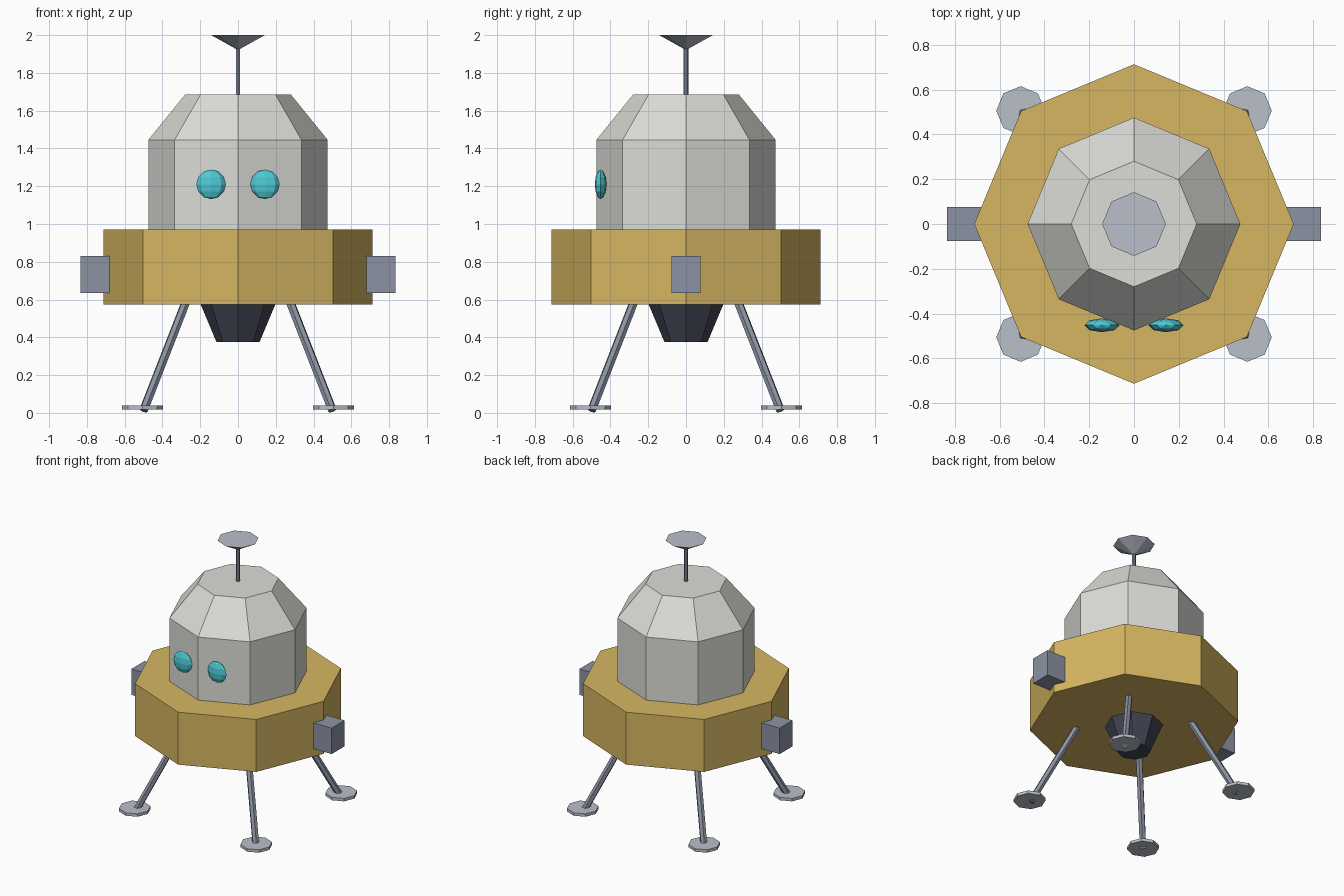
import bpy
import bmesh
import math
from mathutils import Vector, Matrix

if "Cube" in bpy.data.objects:
    bpy.data.objects.remove(bpy.data.objects["Cube"])


def material(name, rgb):
    m = bpy.data.materials.new(name)
    m.diffuse_color = (*rgb, 1)
    m.use_nodes = True
    m.node_tree.nodes["Principled BSDF"].inputs["Base Color"].default_value = m.diffuse_color
    return m


GOLD = material("gold_foil", (0.67, 0.47, 0.12))
WHITE = material("hull_white", (0.72, 0.72, 0.68))
STEEL = material("steel_grey", (0.26, 0.29, 0.36))
PALE = material("pale_metal", (0.49, 0.53, 0.59))
DARK = material("engine_dark", (0.052, 0.058, 0.085))
CYAN = material("window_cyan", (0.075, 0.58, 0.66))


def add(name, bm, mat):
    bmesh.ops.recalc_face_normals(bm, faces=bm.faces)
    me = bpy.data.meshes.new(name)
    bm.to_mesh(me)
    bm.free()
    me.materials.append(mat)
    ob = bpy.data.objects.new(name, me)
    bpy.context.collection.objects.link(ob)
    return ob


def lathe(name, profile, mat, centre=(0, 0), sides=8):
    """Stack of polygon rings (radius, z), capped at both ends."""
    bm = bmesh.new()
    rings = []
    for r, z in profile:
        rings.append([bm.verts.new((centre[0] + r * math.cos(2 * math.pi * i / sides),
                                    centre[1] + r * math.sin(2 * math.pi * i / sides), z))
                      for i in range(sides)])
    for a, b in zip(rings, rings[1:]):
        for i in range(sides):
            j = (i + 1) % sides
            bm.faces.new((a[i], a[j], b[j], b[i]))
    bm.faces.new(rings[0])
    bm.faces.new(rings[-1])
    return add(name, bm, mat)


def rod(name, start, end, radius, mat, sides=6):
    start, end = Vector(start), Vector(end)
    d = end - start
    bm = bmesh.new()
    bmesh.ops.create_cone(bm, cap_ends=True, segments=sides, radius1=radius,
                          radius2=radius, depth=d.length)
    rot = d.to_track_quat('Z', 'Y').to_matrix().to_4x4()
    bm.transform(Matrix.Translation((start + end) / 2) @ rot)
    return add(name, bm, mat)


# Main hull: descent stage, cabin and engine bell
lathe("descent_stage", [(0.713, 0.575), (0.713, 0.97)], GOLD)
lathe("cabin", [(0.475, 0.97), (0.475, 1.445), (0.28, 1.685)], WHITE)
lathe("engine_bell", [(0.114, 0.375), (0.2, 0.58)], DARK)

# Antenna mast and dish
rod("antenna_mast", (0, 0, 1.68), (0, 0, 1.93), 0.013, STEEL)
lathe("antenna_dish", [(0.004, 1.923), (0.142, 2.0)], PALE)

# Legs and foot pads
for sx in (-1, 1):
    for sy in (-1, 1):
        rod("leg", (sx * 0.5, sy * 0.5, 0.013), (sx * 0.275, sy * 0.275, 0.59), 0.024, STEEL)
        lathe("foot_pad", [(0.109, 0.018), (0.109, 0.04)], PALE, (sx * 0.506, sy * 0.506))

# Side thruster boxes and round windows
for s in (-1, 1):
    bm = bmesh.new()
    bmesh.ops.create_cube(bm, size=1)
    bm.transform(Matrix.Translation((s * 0.757, 0, 0.732)) @ Matrix.Diagonal((0.154, 0.154, 0.195, 1)))
    add("thruster_box", bm, STEEL)

    bm = bmesh.new()
    bmesh.ops.create_uvsphere(bm, u_segments=8, v_segments=6, radius=1)
    bm.transform(Matrix.Translation((s * 0.143, -0.452, 1.21)) @ Matrix.Diagonal((0.078, 0.031, 0.078, 1)))
    add("window", bm, CYAN)
